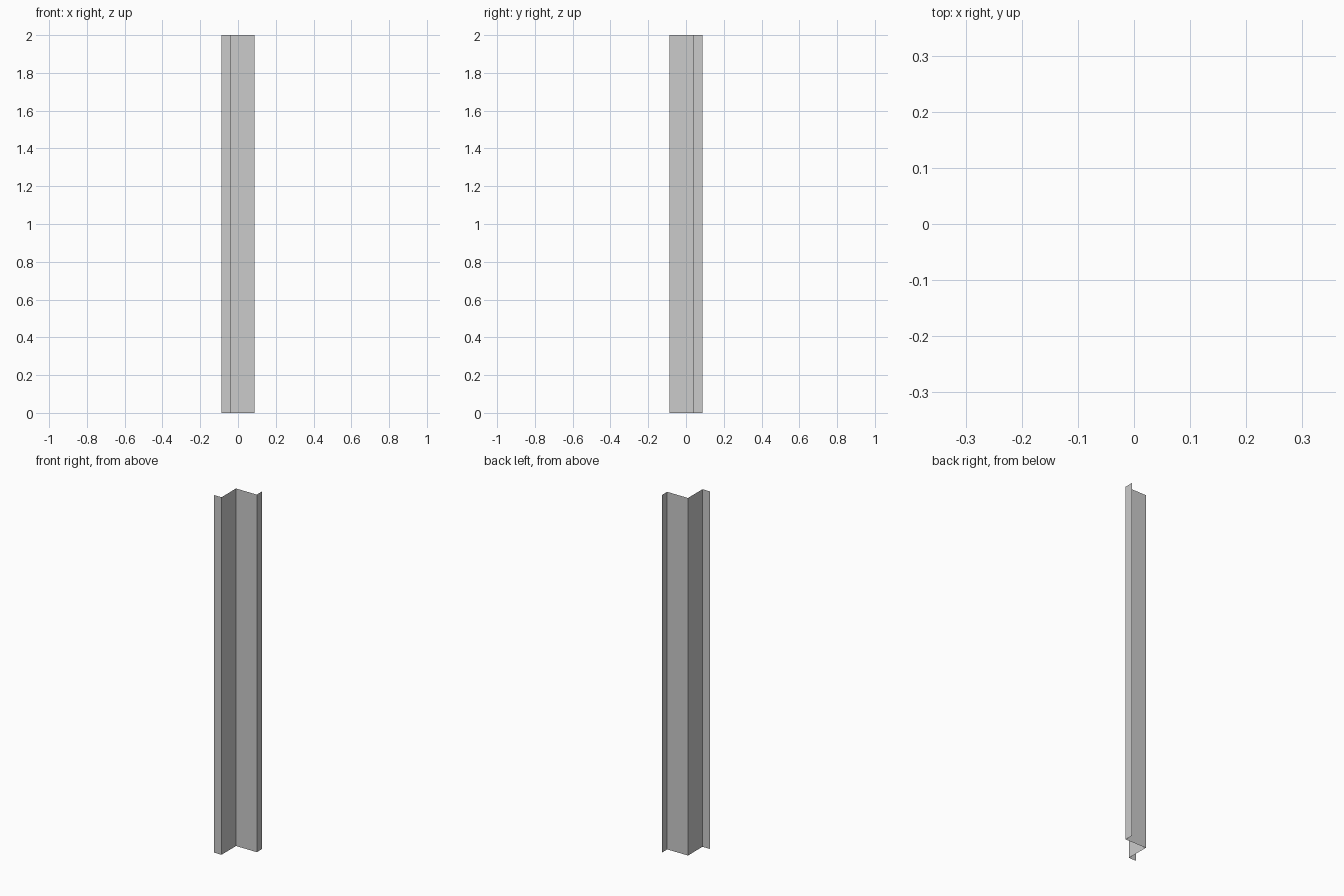
import bpy, bmesh

if "Cube" in bpy.data.objects:
    bpy.data.objects.remove(bpy.data.objects["Cube"])

HALF, STEP, HEIGHT = 0.0875, 0.041, 2.0

# Open stepped cross-section: lip, web, web, lip (zero-thickness sheet)
profile = [(-HALF, -HALF), (-STEP, -HALF), (-STEP, STEP), (HALF, STEP), (HALF, HALF)]

bm = bmesh.new()
verts = [bm.verts.new((x, y, 0)) for x, y in profile]
edges = [bm.edges.new(pair) for pair in zip(verts, verts[1:])]

# Extrude the cross-section upward into the folded corner strip
top = bmesh.ops.extrude_edge_only(bm, edges=edges)["geom"]
bmesh.ops.translate(bm, vec=(0, 0, HEIGHT),
                    verts=[g for g in top if isinstance(g, bmesh.types.BMVert)])
bmesh.ops.recalc_face_normals(bm, faces=bm.faces)

mesh = bpy.data.meshes.new("corner_strip")
bm.to_mesh(mesh)
bm.free()
bpy.context.collection.objects.link(bpy.data.objects.new("corner_strip", mesh))
